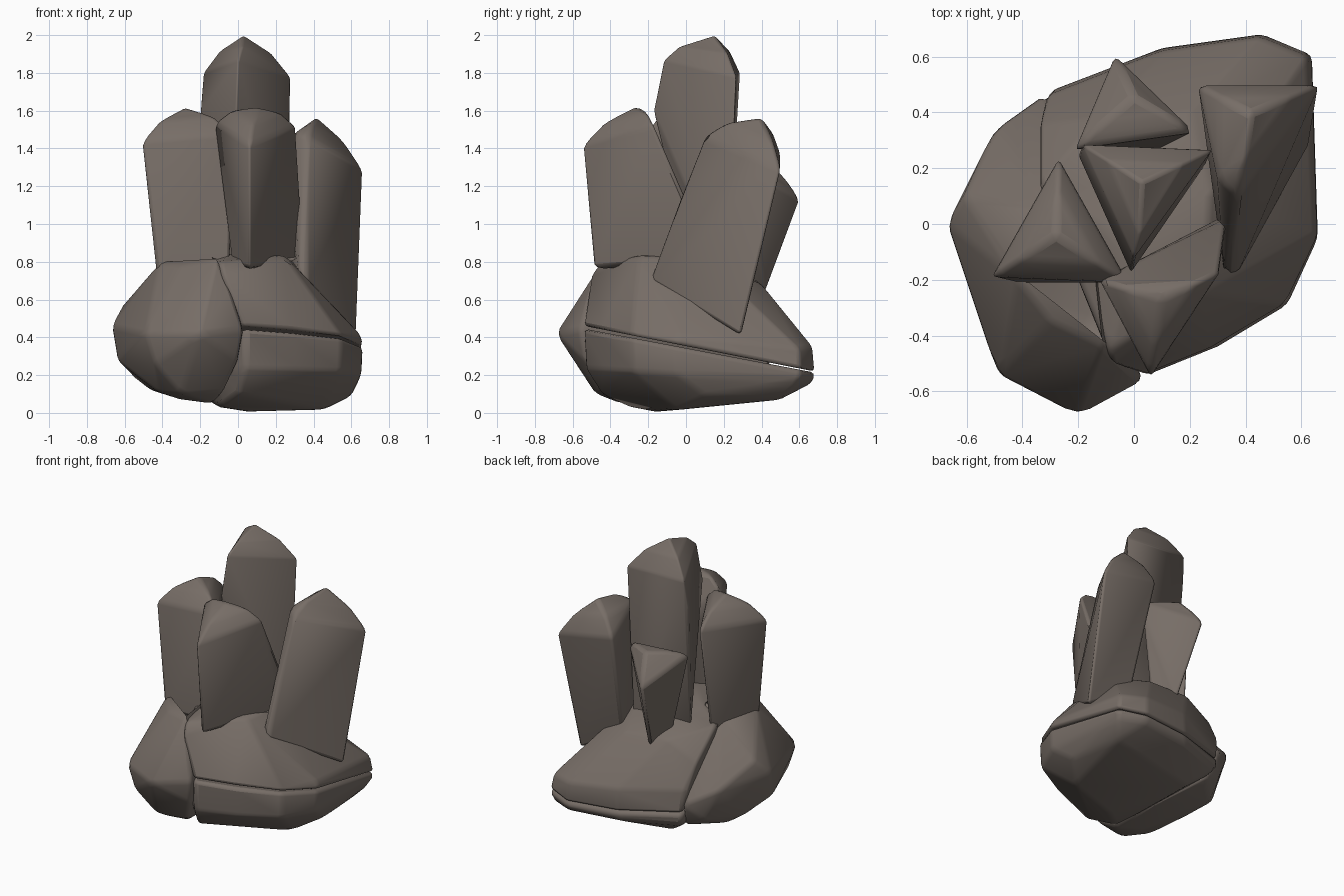
import bpy, bmesh, math

stone = bpy.data.materials.new("brown grey stone")
stone.diffuse_color = (0.185, 0.155, 0.135, 1)


def hull(name, points, bevel, segments=2, open_top=False):
    """Convex stone from corner points, with softened edges."""
    bm = bmesh.new()
    for p in points:
        bm.verts.new(p)
    bmesh.ops.convex_hull(bm, input=bm.verts)
    loose = [v for v in bm.verts if not v.link_faces]
    bmesh.ops.delete(bm, geom=loose, context='VERTS')
    bmesh.ops.dissolve_limit(bm, angle_limit=math.radians(6), verts=bm.verts, edges=bm.edges)
    bmesh.ops.recalc_face_normals(bm, faces=bm.faces)
    if open_top:
        top = [f for f in bm.faces if f.normal.z > .93]
        bmesh.ops.delete(bm, geom=top, context='FACES')
    me = bpy.data.meshes.new(name)
    bm.to_mesh(me)
    bm.free()
    me.materials.append(stone)
    ob = bpy.data.objects.new(name, me)
    bpy.context.collection.objects.link(ob)
    m = ob.modifiers.new("soft edges", 'BEVEL')
    m.width = bevel
    m.segments = segments
    m.limit_method = 'ANGLE'
    m.angle_limit = math.radians(12)
    bpy.ops.object.select_all(action='DESELECT')
    ob.select_set(True)
    bpy.context.view_layer.objects.active = ob
    bpy.ops.object.shade_smooth_by_angle(angle=math.radians(45))
    return ob


def crystal(name, bottom, top, apex, extra=(), bulge=.035):
    """Three-sided prism with a low pointed cap."""
    # bulge the cap above each corner
    shoulder = [[p[k] * .6 + apex[k] * .4 + (bulge if k == 2 else 0) for k in range(3)] for p in top]
    hull(name, bottom + top + shoulder + [apex] + list(extra), 0.022)


# Crystals
crystal("tall_crystal",
        [(-.17, .19, .7), (.26, .22, .7), (.02, .05, .7)],
        [(-.185, .285, 1.8), (.28, .265, 1.78), (-.01, -.175, 1.6)], (.03, .15, 2.0),
        [(.0, -.12, 1.87), (.02, -.04, 1.94), (-.2, .25, 1.6)])
crystal("left_crystal",
        [(-.43, -.21, .7), (-.3, .14, .65), (-.04, -.21, .7)],
        [(-.51, -.19, 1.44), (-.27, .235, 1.46), (-.02, -.21, 1.48)], (-.28, -.04, 1.62))
crystal("front_crystal",
        [(.06, -.49, .76), (.32, .03, .8), (-.03, -.24, .78)],
        [(.06, -.55, 1.42), (.31, -.17, 1.52), (-.125, -.2, 1.54)], (.1, -.27, 1.62),
        [(.335, .02, 1.08)])
crystal("right_crystal",
        [(.325, -.185, .72), (.63, .29, .4), (.28, .3, .6)],
        [(.23, .5, 1.37), (.665, .5, 1.29), (.375, .09, 1.46)], (.42, .4, 1.565),
        [(.3, .16, 1.48), (.37, -.18, .69)])
crystal("back_crystal",
        [(-.01, .42, .62), (.08, .26, .62), (-.06, .26, .62)],
        [(-.07, .61, 1.13), (.22, .33, 1.29), (-.215, .27, 1.29)], (0, .46, 1.32), bulge=.01)

# Left boulder, leaning against the slabs, hollow under the left crystal
hull("left_boulder", [
    (-.67, 0, .46), (-.61, .1, .57), (-.64, -.05, .28), (-.5, .34, .42), (-.31, .475, .32),
    (-.4, .37, .2), (-.27, .4, .14), (-.55, .12, .19), (-.46, .2, .13), (-.42, -.2, .79),
    (-.3, .06, .79), (-.15, .02, .81), (-.11, -.44, .81), (-.3, -.35, .78), (-.49, -.54, .42),
    (-.44, -.53, .26), (-.2, -.69, .42), (.03, -.565, .44), (.0, -.54, .28), (-.04, -.5, .66),
    (-.08, -.45, .11), (-.14, -.35, .05), (-.3, -.48, .1), (-.42, -.35, .11), (-.3, -.3, .07),
    (-.46, -.1, .12), (-.14, 0, .06)], 0.022, open_top=True)

# Lower slab with a sloping flat top
plan = [(.04, -.545), (.3, -.44), (.55, -.29), (.66, -.05), (.635, .2), (.64, .61), (.46, .685),
        (.1, .635), (-.3, .48), (-.27, .2), (-.1, -.4)]
low = [(x, y, .343 - .19 * y) for x, y in plan]
low += [(x * .99, y * .98, .2 - .06 * y) for x, y in plan]
low += [(.0, -.45, .1), (-.1, -.3, .03), (.06, -.17, .005), (.28, -.12, .02), (.45, -.05, .015),
        (.6, .1, .09), (.55, .5, .07), (.2, .42, .06), (-.15, .35, .06)]
hull("lower_slab", low, 0.025)

# Upper slab, domed, above a thin sloping gap
up = [(x, y * .995, .354 - .197 * y) for x, y in plan]
up += [(.65, -.03, .41), (.62, .6, .34), (.45, .67, .35), (.1, .62, .38), (-.31, .46, .42),
       (-.08, -.5, .74), (-.09, -.45, .8), (.0, -.38, .81), (.25, -.25, .83), (.33, -.1, .74),
       (.27, .1, .82), (-.12, .0, .83), (0, -.15, .85), (.2, .4, .68), (-.12, .38, .7),
       (-.34, .36, .58), (-.34, .14, .77)]
hull("upper_slab", up, 0.025)
